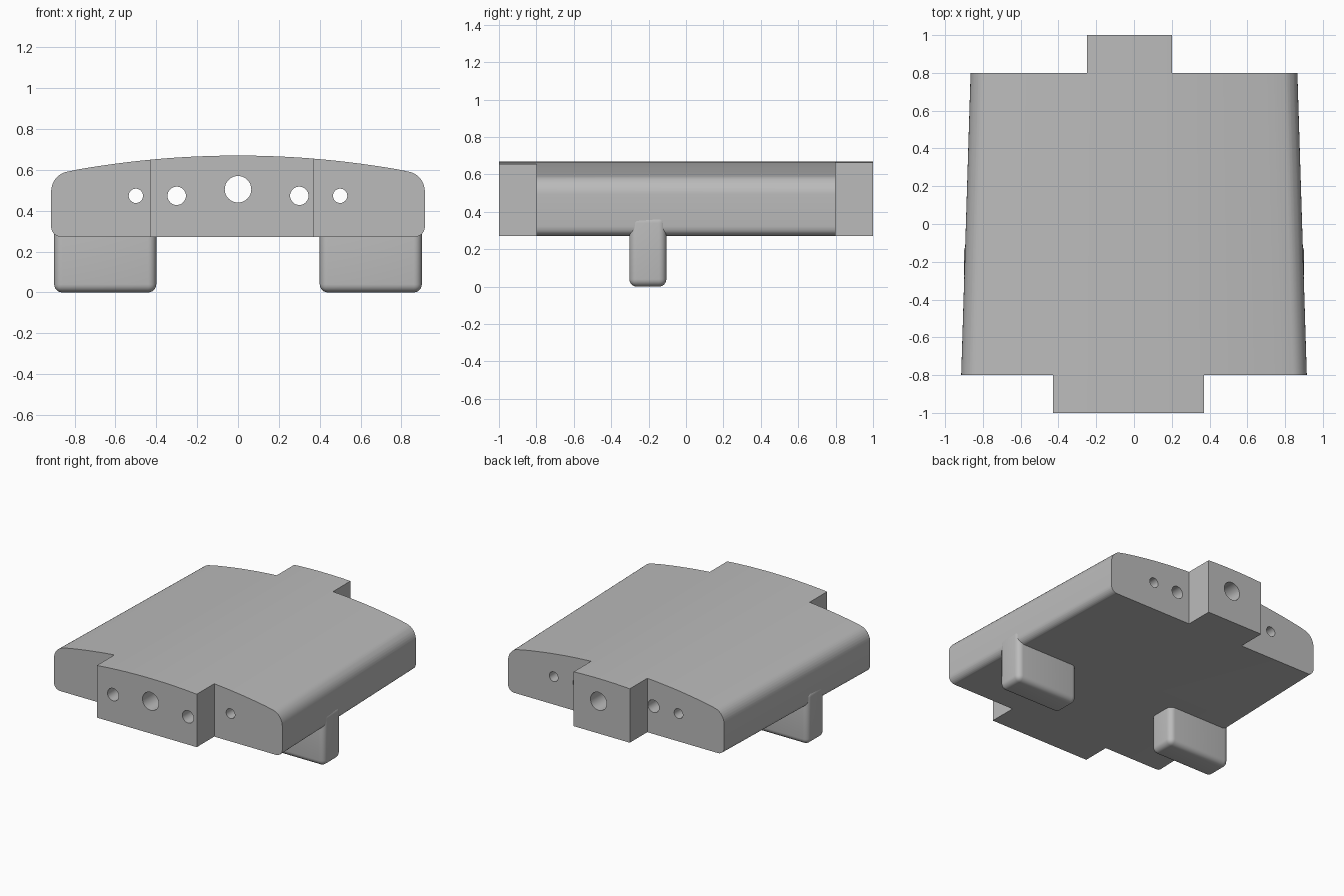
import bpy, bmesh, math

if "Cube" in bpy.data.objects:
    bpy.data.objects.remove(bpy.data.objects["Cube"], do_unlink=True)

GREY = (0.5, 0.5, 0.5, 1)
grey = bpy.data.materials.new("plain grey")
grey.use_nodes = True
grey.diffuse_color = GREY
grey.node_tree.nodes["Principled BSDF"].inputs["Base Color"].default_value = GREY

BOTTOM, TOP, HALF = 0.272, 0.67, 0.89


def add_object(name, bm):
    bmesh.ops.recalc_face_normals(bm, faces=bm.faces)
    mesh = bpy.data.meshes.new(name)
    bm.to_mesh(mesh)
    bm.free()
    obj = bpy.data.objects.new(name, mesh)
    bpy.context.collection.objects.link(obj)
    mesh.materials.append(grey)
    return obj


def add_box(name, low, high, bevel=0):
    bm = bmesh.new()
    bmesh.ops.create_cube(bm, size=1)
    for v in bm.verts:
        for i in range(3):
            v.co[i] = low[i] if v.co[i] < 0 else high[i]
    if bevel:
        bmesh.ops.bevel(bm, geom=bm.edges[:], offset=bevel, segments=6,
                        profile=0.5, affect='EDGES')
    return add_object(name, bm)


def activate(obj):
    bpy.ops.object.select_all(action='DESELECT')
    obj.select_set(True)
    bpy.context.view_layer.objects.active = obj


def cut(target, cutter):
    mod = target.modifiers.new("cut", 'BOOLEAN')
    mod.operation = 'DIFFERENCE'
    mod.solver = 'EXACT'
    mod.object = cutter
    activate(target)
    bpy.ops.object.modifier_apply(modifier=mod.name)
    bpy.data.objects.remove(cutter, do_unlink=True)


def arc(cx, cz, rx, rz, start, end, steps):
    angles = [math.radians(start + (end - start) * i / steps) for i in range(steps + 1)]
    return [(cx + rx * math.cos(a), cz + rz * math.sin(a)) for a in angles]


# Domed cross-section, from bottom corner up to the crown, then mirrored
half = arc(HALF - 0.05, BOTTOM + 0.05, 0.05, 0.05, -90, 0, 7)
half += arc(HALF - 0.09, 0.492, 0.09, 0.1, 0, 78, 8)
half += [(x, TOP - 0.117 * x * x) for x in [0.76 * (1 - i / 16) for i in range(17)]]
section = half + [(-x, z) for x, z in reversed(half[:-1])]

# Tapered slab, wider at the front
bm = bmesh.new()
rings = []
for y in (-1, 1):
    scale = 1 - 0.035 * y
    rings.append([bm.verts.new((x * scale, y, z)) for x, z in section])
    bm.faces.new(rings[-1])
for i in range(len(section)):
    j = (i + 1) % len(section)
    bm.faces.new((rings[0][i], rings[0][j], rings[1][j], rings[1][i]))
body = add_object("body", bm)

# Corner notches leave an end tab at the front and the back
for y0, y1, left, right in ((-1.2, -0.8, -0.43, 0.37), (0.8, 1.2, -0.25, 0.2)):
    cut(body, add_box("notch", (-2, y0, -1), (left, y1, 2)))
    cut(body, add_box("notch", (right, y0, -1), (2, y1, 2)))

# Lengthwise through holes
for x, z, radius in ((0, 0.505, 0.065), (0.3, 0.473, 0.045), (-0.3, 0.473, 0.045),
                     (0.5, 0.473, 0.035), (-0.5, 0.473, 0.035)):
    bpy.ops.mesh.primitive_cylinder_add(vertices=32, radius=radius, depth=3,
                                        location=(x, 0, z),
                                        rotation=(math.pi / 2, 0, 0))
    cut(body, bpy.context.object)

# Rounded feet
feet = [add_box(name, (cx - 0.25, -0.303, 0), (cx + 0.25, -0.105, 0.38), 0.04)
        for name, cx in (("left_foot", 0.65), ("right_foot", -0.65))]

for obj in [body] + feet:
    activate(obj)
    bpy.ops.object.shade_smooth_by_angle(angle=math.radians(30))
